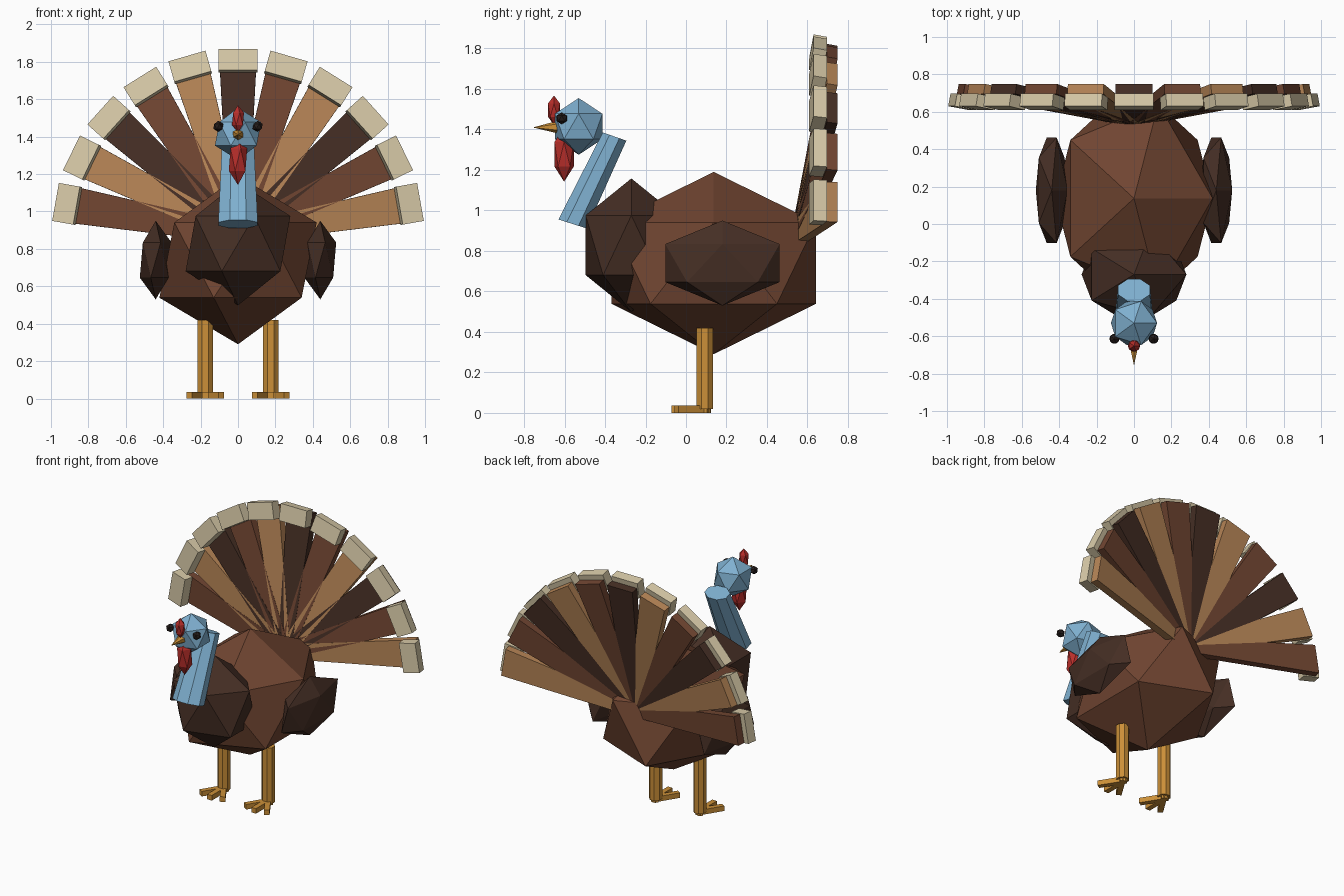
import bpy, bmesh
from math import radians, sin, cos, pi
from mathutils import Matrix, Vector

cube = bpy.data.objects.get("Cube")
if cube:
    bpy.data.objects.remove(cube, do_unlink=True)


def linear(c):
    c /= 255
    return c / 12.92 if c <= 0.04045 else ((c + 0.055) / 1.055) ** 2.4


def material(name, *rgb):
    m = bpy.data.materials.new(name)
    m.use_nodes = True
    col = [linear(c) for c in rgb] + [1]
    m.diffuse_color = col
    m.node_tree.nodes["Principled BSDF"].inputs["Base Color"].default_value = col
    return m


BROWN = material("russet_brown", 112, 69, 49)
DARK = material("dark_brown", 69, 46, 36)
TAN = material("tan", 180, 131, 85)
CREAM = material("cream", 216, 202, 168)
BLUE = material("pale_blue", 127, 176, 208)
RED = material("red", 184, 46, 42)
GOLD = material("golden_yellow", 204, 144, 56)
BLACK = material("eye_black", 36, 28, 26)


def finish(name, bm, mat, matrix=Matrix()):
    bmesh.ops.recalc_face_normals(bm, faces=bm.faces)
    mesh = bpy.data.meshes.new(name)
    bm.to_mesh(mesh)
    bm.free()
    mesh.transform(matrix)
    mesh.materials.append(mat)
    obj = bpy.data.objects.new(name, mesh)
    bpy.context.collection.objects.link(obj)
    return obj


def ball(name, mat, centre, size):
    """Faceted twenty-sided ball stretched to the given radii."""
    bm = bmesh.new()
    bmesh.ops.create_icosphere(bm, subdivisions=1, radius=1)
    return finish(name, bm, mat, Matrix.LocRotScale(Vector(centre), None, Vector(size)))


def loft(name, mat, sides, ends):
    """Solid between two rings, each given as centre, half axis u, half axis v."""
    bm = bmesh.new()
    rings = []
    for centre, u, v in ends:
        rings.append([])
        for k in range(sides):
            a = 2 * pi * (k + 0.5) / sides
            rings[-1].append(bm.verts.new(Vector(centre) + Vector(u) * cos(a) + Vector(v) * sin(a)))
    for k in range(sides):
        j = (k + 1) % sides
        bm.faces.new((rings[0][k], rings[0][j], rings[1][j], rings[1][k]))
    for ring in rings:
        bm.faces.new(ring)
    return finish(name, bm, mat)


def slab(name, mat, matrix, z0, z1, w0, w1, y0, y1):
    """Tapered plate running along local z, half width w0 to w1."""
    bm = bmesh.new()
    bmesh.ops.create_cube(bm, size=2)
    for v in bm.verts:
        top = v.co.z > 0
        v.co = (v.co.x * (w1 if top else w0), y1 if v.co.y > 0 else y0, z1 if top else z0)
    return finish(name, bm, mat, matrix)


# Body, chest and head
ball("body", BROWN, (0, 0.137, 0.74), (0.47, 0.594, 0.45))
ball("chest", DARK, (0, -0.27, 0.828), (0.313, 0.265, 0.33))
ball("head", BLUE, (0, -0.53, 1.415), (0.138, 0.138, 0.14))
ball("snood", RED, (0, -0.652, 1.495), (0.036, 0.035, 0.073))
ball("wattle", RED, (0, -0.602, 1.277), (0.055, 0.056, 0.135))

# Leaning neck
loft("neck", BLUE, 8, [
    ((0, -0.56, 0.933), (0.114, 0, 0), (0, 0.076, -0.024)),
    ((0, -0.353, 1.365), (0.092, 0, 0), (0, 0.063, -0.022))])

# Beak
loft("beak", GOLD, 6, [
    ((0, -0.61, 1.412), (0.037, 0, 0), (0, 0, 0.037)),
    ((0, -0.752, 1.41), (0.001, 0, 0), (0, 0, 0.001))])

# Paired parts: wings, eyes, legs and toes
for side, s in (("left", 1), ("right", -1)):
    ball(side + "_wing", DARK, (s * 0.44, 0.18, 0.74), (0.095, 0.332, 0.21))
    ball(side + "_eye", BLACK, (s * 0.105, -0.614, 1.455), (0.03, 0.03, 0.03))
    x = s * 0.175
    loft(side + "_leg", GOLD, 8, [
        ((x, 0.093, 0.02), (0.044, 0, 0), (0, 0.044, 0)),
        ((x, 0.093, 0.42), (0.044, 0, 0), (0, 0.044, 0))])
    for toe, angle in (("inner", s * -32), ("middle", 0), ("outer", s * 32)):
        m = (Matrix.Translation((x, 0.09, 0)) @ Matrix.Rotation(radians(angle), 4, "Z")
             @ Matrix.Rotation(radians(90), 4, "X"))
        slab(f"{side}_{toe}_toe", GOLD, m, -0.028, 0.162, 0.018, 0.018, 0, 0.036)

# Tail fan: tapered feathers tilted back, each with a pale tip plate in front
COUNT = 11
for i in range(COUNT):
    angle = radians(16 * (i - COUNT // 2))
    m = (Matrix.Translation((0, 0.548, 0.879)) @ Matrix.Rotation(angle, 4, "Y")
         @ Matrix.Rotation(radians(-10.5), 4, "X"))
    slab(f"tail_feather_{i + 1}", (BROWN, TAN, DARK)[i % 3], m, -0.02, 0.955, 0.049, 0.1, -0.027, 0.027)
    slab(f"tail_tip_{i + 1}", CREAM, m, 0.873, 0.989, 0.103, 0.103, -0.1, -0.032)
